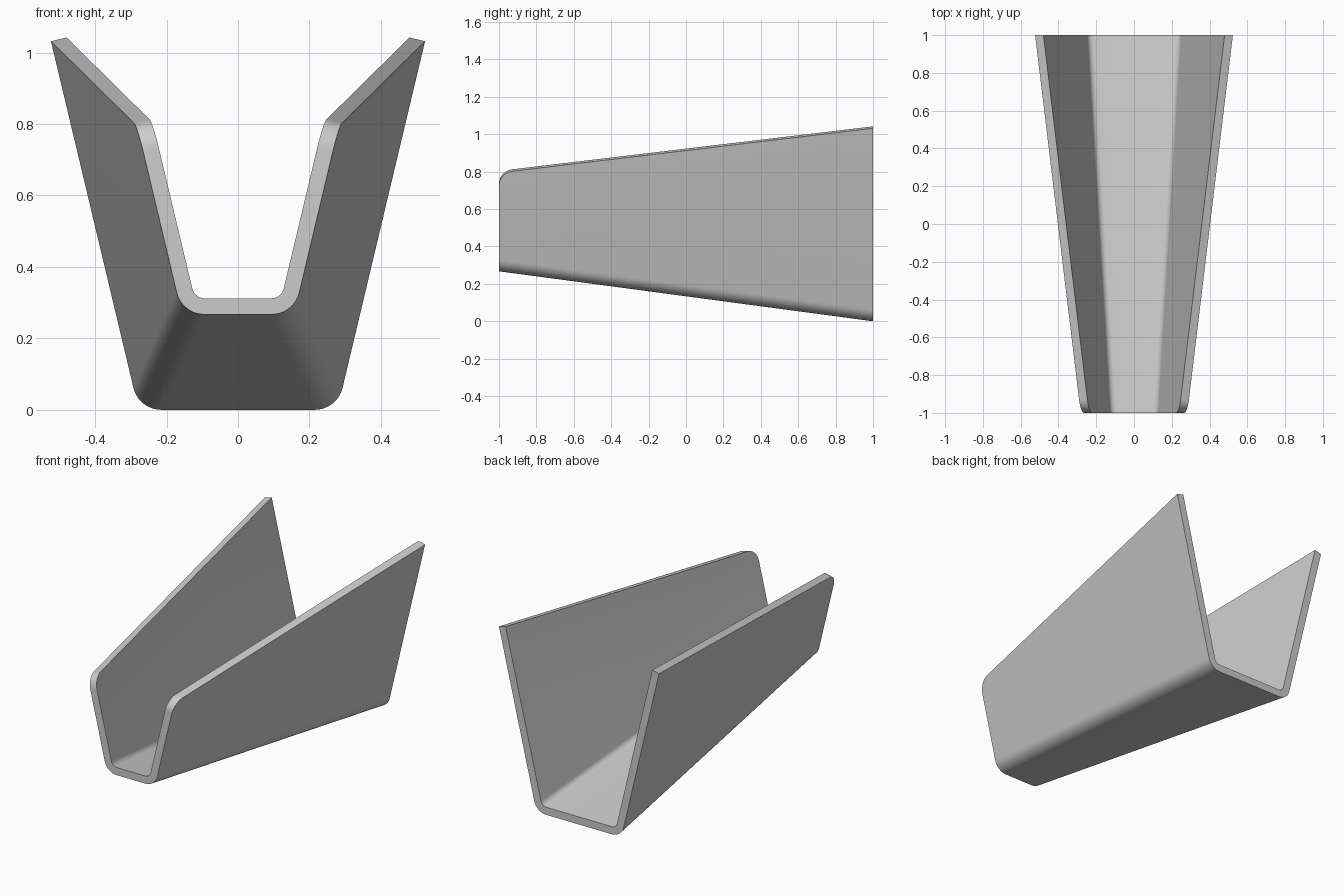
import bpy, bmesh, math

if "Cube" in bpy.data.objects:
    bpy.data.objects.remove(bpy.data.objects["Cube"])

T, R, S = 0.045, 0.08, 0.238          # wall thickness, outer bend radius, wall lean
LEAN = math.atan(S)
N = 10                                # steps in each floor bend


def section(y, top):
    """Outer and inner U profile at y; top is the height of the inner rim."""
    f = (y + 1) / 2
    floor = 0.267 * (1 - f)
    half = 0.157 + (0.278 - 0.157) * f
    turn = math.pi / 2 - LEAN
    cx = half - R * math.tan(turn / 2)
    side = []
    for i in range(N + 1):
        a = -math.pi / 2 + turn * i / N
        side.append((cx + R * math.cos(a), floor + R + R * math.sin(a),
                     math.cos(a), math.sin(a)))
    h = top - T * math.sin(LEAN)
    side.append((half + S * (h - floor), h, math.cos(LEAN), -math.sin(LEAN)))
    profile = [(-x, z, -nx, nz) for x, z, nx, nz in reversed(side)] + side
    outer = [(x, y, z) for x, z, _, _ in profile]
    inner = [(x - T * nx, y, z - T * nz) for x, z, nx, nz in profile]
    return outer + inner[::-1]


# Stations along the length: rounded upper front corners, then a straight rim
slope, rim0, r = 0.119, 0.804, 0.08
cy = -1 + r
cz = rim0 + slope * r - r * math.hypot(1, slope)
end = math.pi / 2 - math.atan(slope)
stations = [(cy - r * math.cos(end * i / 10), cz + r * math.sin(end * i / 10))
            for i in range(11)]
stations.append((1.0, rim0 + slope * 2))

# Loft the closed wall section from front to back
bm = bmesh.new()
rings = [[bm.verts.new(p) for p in section(y, z)] for y, z in stations]
n = len(rings[0])
for a, b in zip(rings, rings[1:]):
    for i in range(n):
        j = (i + 1) % n
        bm.faces.new((a[i], a[j], b[j], b[i]))

# End faces as quad strips between outer and inner profile
for ring in (rings[0], rings[-1]):
    for i in range(n // 2 - 1):
        bm.faces.new((ring[i], ring[i + 1], ring[n - 2 - i], ring[n - 1 - i]))
bmesh.ops.recalc_face_normals(bm, faces=bm.faces)

mesh = bpy.data.meshes.new("tapered_channel")
bm.to_mesh(mesh)
bm.free()
channel = bpy.data.objects.new("tapered_channel", mesh)
bpy.context.collection.objects.link(channel)
bpy.context.view_layer.objects.active = channel
channel.select_set(True)
bpy.ops.object.shade_smooth_by_angle(angle=math.radians(30))
